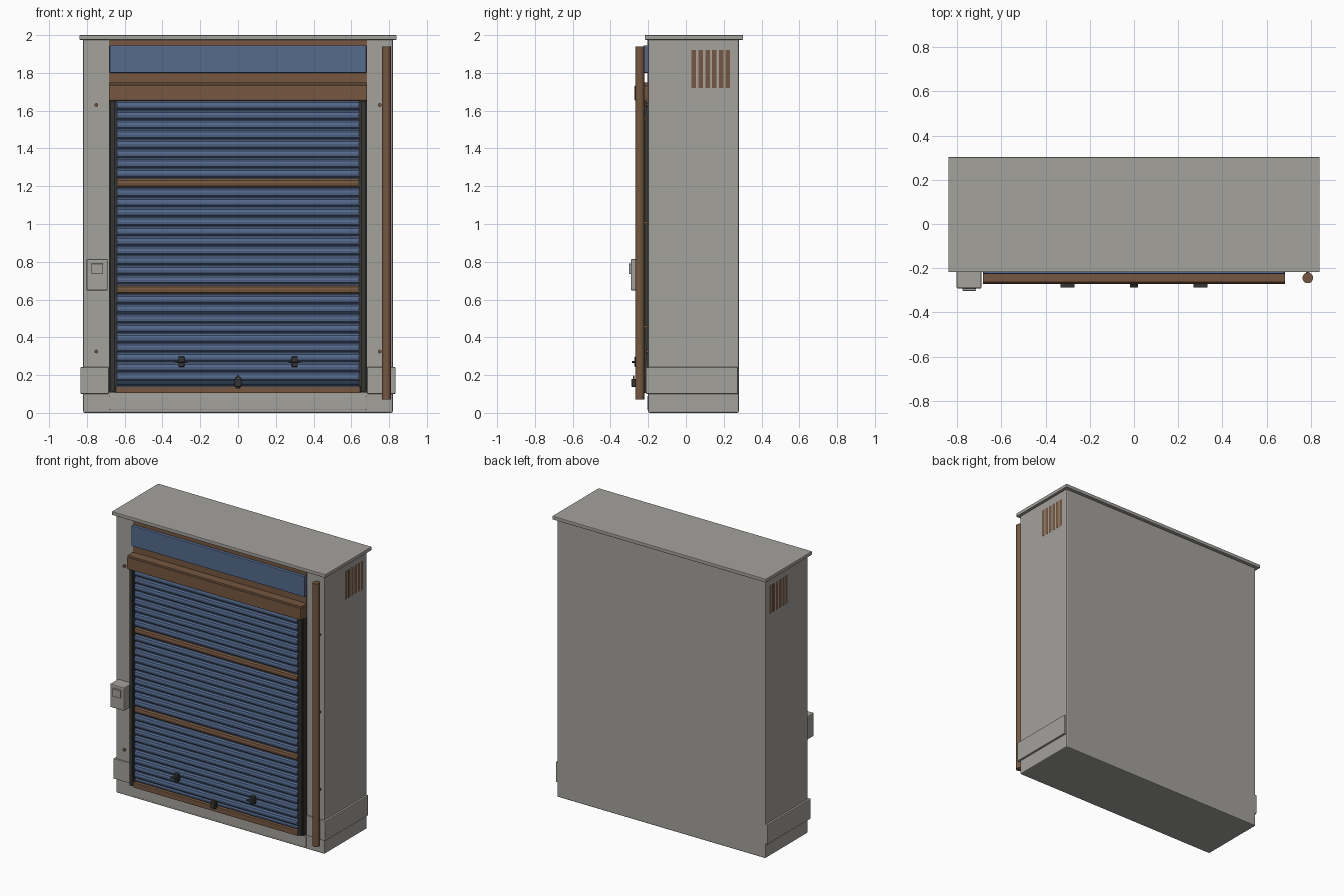
import bpy, bmesh, math
from mathutils import Matrix

if "Cube" in bpy.data.objects:
    bpy.data.objects.remove(bpy.data.objects["Cube"], do_unlink=True)


def material(name, rgb):
    m = bpy.data.materials.new(name)
    m.use_nodes = True
    m.diffuse_color = (*rgb, 1)
    m.node_tree.nodes["Principled BSDF"].inputs["Base Color"].default_value = (*rgb, 1)
    return m


GREY = material("warm grey concrete", (0.37, 0.36, 0.335))
BLUE = material("slate blue paint", (0.09, 0.145, 0.27))
BROWN = material("rust brown", (0.18, 0.097, 0.052))
DARK = material("dark iron", (0.035, 0.035, 0.033))


def finish(bm, name, mat, bevel=0, smooth=False):
    mesh = bpy.data.meshes.new(name)
    bmesh.ops.recalc_face_normals(bm, faces=bm.faces)
    bm.to_mesh(mesh)
    bm.free()
    mesh.materials.append(mat)
    ob = bpy.data.objects.new(name, mesh)
    bpy.context.collection.objects.link(ob)
    if bevel:
        mod = ob.modifiers.new("Bevel", "BEVEL")
        mod.width, mod.segments = bevel, 2
    if smooth:
        bpy.ops.object.select_all(action="DESELECT")
        ob.select_set(True)
        bpy.context.view_layer.objects.active = ob
        bpy.ops.object.shade_smooth_by_angle()
    return ob


def box(name, mat, x, y, z, bevel=0):
    """Box from (low, high) ranges on each axis."""
    bm = bmesh.new()
    bmesh.ops.create_cube(bm, size=1)
    for v in bm.verts:
        v.co = [(lo + hi) / 2 + c * (hi - lo) for c, (lo, hi) in zip(v.co, (x, y, z))]
    return finish(bm, name, mat, bevel)


def cylinder(name, mat, centre, radius, depth, axis="Z", sides=20):
    bm = bmesh.new()
    bmesh.ops.create_cone(bm, cap_ends=True, segments=sides, radius1=radius,
                          radius2=radius, depth=depth)
    turn = Matrix.Rotation(math.pi / 2, 4, "X") if axis == "Y" else Matrix()
    bm.transform(Matrix.Translation(centre) @ turn)
    return finish(bm, name, mat, smooth=True)


def slat(name, mat, z, height, half=0.64):
    """Shutter slat: a bowed profile extruded across the opening."""
    bm = bmesh.new()
    profile = [(-0.225, 0), (-0.238, 0), (-0.247, 0.18), (-0.25, 0.5),
               (-0.247, 0.82), (-0.238, 1), (-0.225, 1)]
    face = bm.faces.new([bm.verts.new((-half, y, z + t * height)) for y, t in profile])
    out = bmesh.ops.extrude_face_region(bm, geom=[face])
    moved = [g for g in out["geom"] if isinstance(g, bmesh.types.BMVert)]
    bmesh.ops.translate(bm, verts=moved, vec=(2 * half, 0, 0))
    return finish(bm, name, mat)


# Wall block, roof slab and sill
box("wall_block", GREY, (-0.82, 0.82), (-0.2, 0.28), (0, 1.98), 0.008)
box("roof_slab", GREY, (-0.84, 0.84), (-0.218, 0.303), (1.975, 2), 0.004)
box("door_sill", GREY, (-0.68, 0.68), (-0.205, -0.19), (0.015, 0.09), 0.003)

# Lintel, sign board and shutter hood
box("lintel", BROWN, (-0.682, 0.682), (-0.204, -0.19), (1.64, 1.976))
box("sign_board", BLUE, (-0.68, 0.68), (-0.226, -0.2), (1.80, 1.945), 0.004)
box("shutter_hood", BROWN, (-0.684, 0.684), (-0.272, -0.2), (1.652, 1.735), 0.006)
box("hood_lid", BROWN, (-0.684, 0.684), (-0.264, -0.2), (1.73, 1.748), 0.003)

# Rolling shutter: backing, slats, bottom bar
box("shutter_backing", BLUE, (-0.65, 0.65), (-0.232, -0.2), (0.11, 1.655))
pitch, base = 0.0513, 0.117
slat("shutter_slat_low", BLUE, 0.146, 0.017)
for i in range(1, 30):
    banded = i in (10, 21)
    slat("shutter_band" if banded else "shutter_slat", BROWN if banded else BLUE,
         base + i * pitch, 0.0455)
box("shutter_bottom_bar", BROWN, (-0.648, 0.648), (-0.256, -0.2), (0.104, 0.141), 0.004)

for side, s in (("left", 1), ("right", -1)):
    def span(a, b):
        return tuple(sorted((a * s, b * s)))

    # Guide rails with a front lip
    box(side + "_guide_rail", DARK, span(0.64, 0.682), (-0.24, -0.2), (0.108, 1.655))
    box(side + "_rail_lip", DARK, span(0.65, 0.676), (-0.258, -0.2), (0.112, 1.655), 0.003)

    # Plinth band around the pillar foot
    box(side + "_plinth_band", GREY, span(0.684, 0.834), (-0.212, 0.275), (0.1, 0.243), 0.005)

    # Side vent slats, nearly flush with the wall
    for k in range(6):
        y = 0.03 + k * 0.036
        box(side + "_vent_slat", BROWN, span(0.815, 0.821), (y, y + 0.024), (1.72, 1.92))

    # Pillar bolts
    for z in (0.325, 1.63):
        cylinder(side + "_pillar_bolt", BROWN, (0.75 * s, -0.204, z), 0.01, 0.014, "Y", 12)

    # Lift handles on the shutter
    box(side + "_handle_plate", DARK, span(0.284, 0.316), (-0.272, -0.24), (0.244, 0.298), 0.003)
    box(side + "_handle_bar", DARK, span(0.268, 0.332), (-0.287, -0.268), (0.265, 0.275), 0.002)

# Padlock with shackle
box("padlock_body", DARK, (-0.018, 0.018), (-0.288, -0.266), (0.138, 0.18), 0.003)
box("padlock_hasp", DARK, (-0.01, 0.01), (-0.268, -0.24), (0.13, 0.18))
curve = bpy.data.curves.new("padlock_shackle", "CURVE")
curve.dimensions = "3D"
curve.bevel_depth, curve.bevel_resolution = 0.004, 2
spline = curve.splines.new("POLY")
spline.points.add(8)
for k, p in enumerate(spline.points):
    a = math.pi * k / 8
    p.co = (0.012 * math.cos(a), -0.277, 0.178 + 0.016 * math.sin(a), 1)
curve.materials.append(BROWN)
bpy.context.collection.objects.link(bpy.data.objects.new("padlock_shackle", curve))

# Control box on the right pillar
box("control_box", GREY, (-0.802, -0.69), (-0.292, -0.2), (0.648, 0.814), 0.006)
box("control_panel", GREY, (-0.776, -0.714), (-0.302, -0.28), (0.735, 0.79), 0.002)

# Drain pipe on the left pillar, with wall clips
cylinder("drain_pipe", BROWN, (0.786, -0.244, 1.005), 0.024, 1.87)
for z in (0.45, 1.0, 1.55):
    box("pipe_clip", BROWN, (0.778, 0.794), (-0.235, -0.195), (z, z + 0.012))
